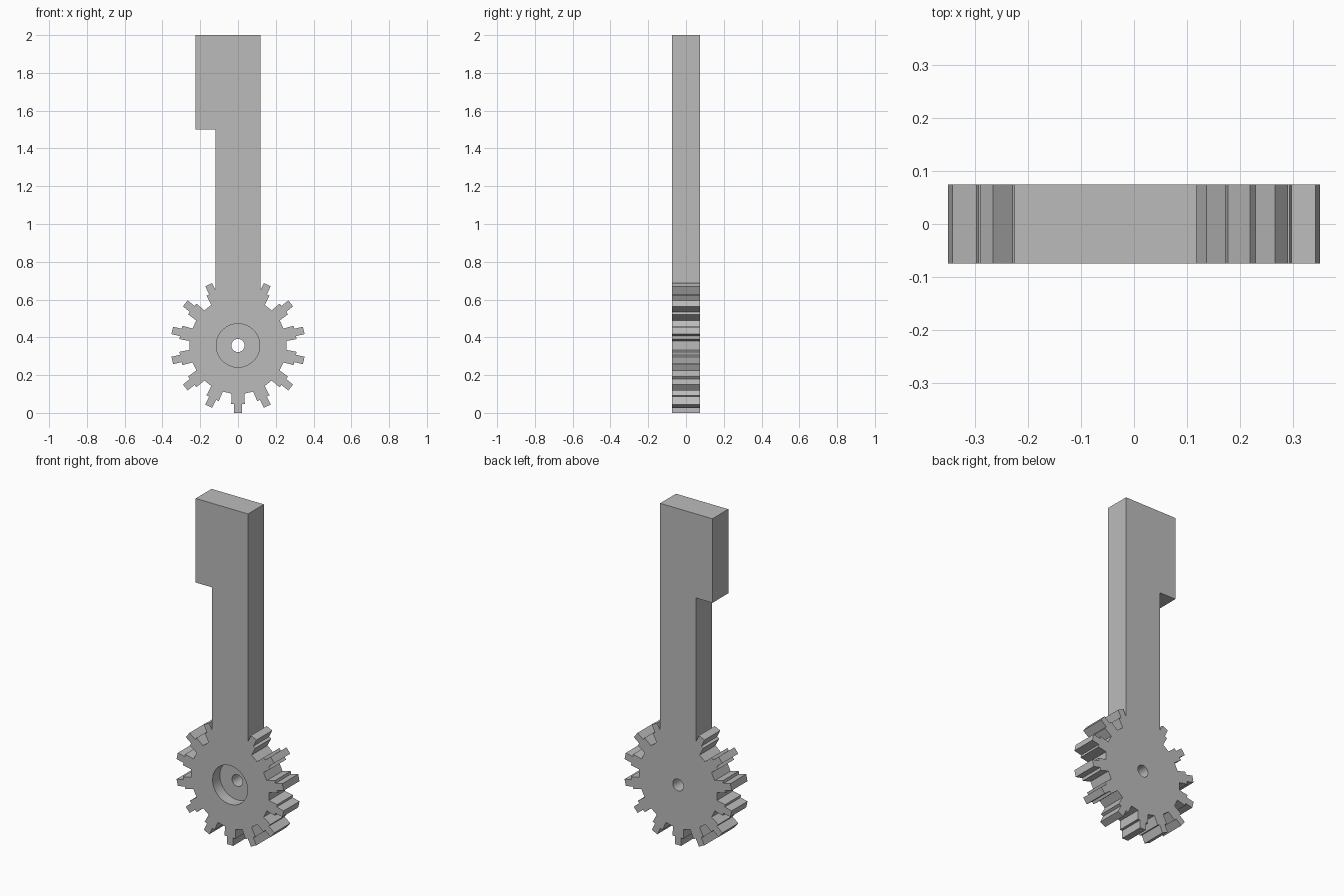
import bpy, bmesh, math
from mathutils import Vector

if "Cube" in bpy.data.objects:
    bpy.data.objects.remove(bpy.data.objects["Cube"], do_unlink=True)

HALF = 0.0745        # half thickness of the plate
CENTRE = 0.357       # gear axis height
TEETH = 14

grey = bpy.data.materials.new("plain grey")
grey.use_nodes = True
grey.diffuse_color = (0.5, 0.5, 0.5, 1)
grey.node_tree.nodes["Principled BSDF"].inputs["Base Color"].default_value = (0.5, 0.5, 0.5, 1)


def plate(name, outline, y0=-HALF, y1=HALF):
    """Extrude an x-z outline from y0 to y1."""
    bm = bmesh.new()
    face = bm.faces.new([bm.verts.new((x, y0, z)) for x, z in outline])
    new = bmesh.ops.extrude_face_region(bm, geom=[face])["geom"]
    bmesh.ops.translate(bm, vec=(0, y1 - y0, 0),
                        verts=[v for v in new if isinstance(v, bmesh.types.BMVert)])
    bmesh.ops.recalc_face_normals(bm, faces=bm.faces)
    mesh = bpy.data.meshes.new(name)
    bm.to_mesh(mesh)
    bm.free()
    mesh.materials.append(grey)
    ob = bpy.data.objects.new(name, mesh)
    bpy.context.collection.objects.link(ob)
    return ob


def circle(radius, sides=64):
    return [(radius * math.cos(math.tau * i / sides),
             CENTRE + radius * math.sin(math.tau * i / sides)) for i in range(sides)]


def combine(target, tool, operation):
    """Apply a boolean and remove the tool."""
    mod = target.modifiers.new(operation, "BOOLEAN")
    mod.operation, mod.solver, mod.object = operation, "EXACT", tool
    bpy.ops.object.select_all(action="DESELECT")
    bpy.context.view_layer.objects.active = target
    target.select_set(True)
    bpy.ops.object.modifier_apply(modifier=mod.name)
    bpy.data.objects.remove(tool, do_unlink=True)


# Gear wheel with stepped teeth: (radius, half width) along one flank
flank = [(0.255, 0.034), (0.31, 0.036), (0.31, 0.02), (0.357, 0.02)]
tooth = [(r, -w) for r, w in flank] + [(r, w) for r, w in reversed(flank)]
outline = []
for i in range(TEETH):
    a = -math.pi / 2 + math.tau * i / TEETH
    along, across = Vector((math.cos(a), math.sin(a))), Vector((-math.sin(a), math.cos(a)))
    outline += [tuple(along * r + across * w + Vector((0, CENTRE))) for r, w in tooth]
gear = plate("gear_with_arm", outline)

# Arm with a head that steps out to one side, covering the top tooth
arm = plate("arm", [(-0.118, 0.45), (0.118, 0.45), (0.118, 2), (-0.226, 2),
                    (-0.226, 1.5), (-0.118, 1.5)])
combine(gear, arm, "UNION")

# Round recess in the front and a bore right through
combine(gear, plate("recess_cutter", circle(0.115), -0.2, -HALF + 0.068), "DIFFERENCE")
combine(gear, plate("bore_cutter", circle(0.035, 32), -0.2, 0.2), "DIFFERENCE")

# Smooth the round walls, keep all edges crisp
bpy.ops.object.select_all(action="DESELECT")
gear.select_set(True)
bpy.context.view_layer.objects.active = gear
bpy.ops.object.shade_smooth_by_angle(angle=math.radians(20))
